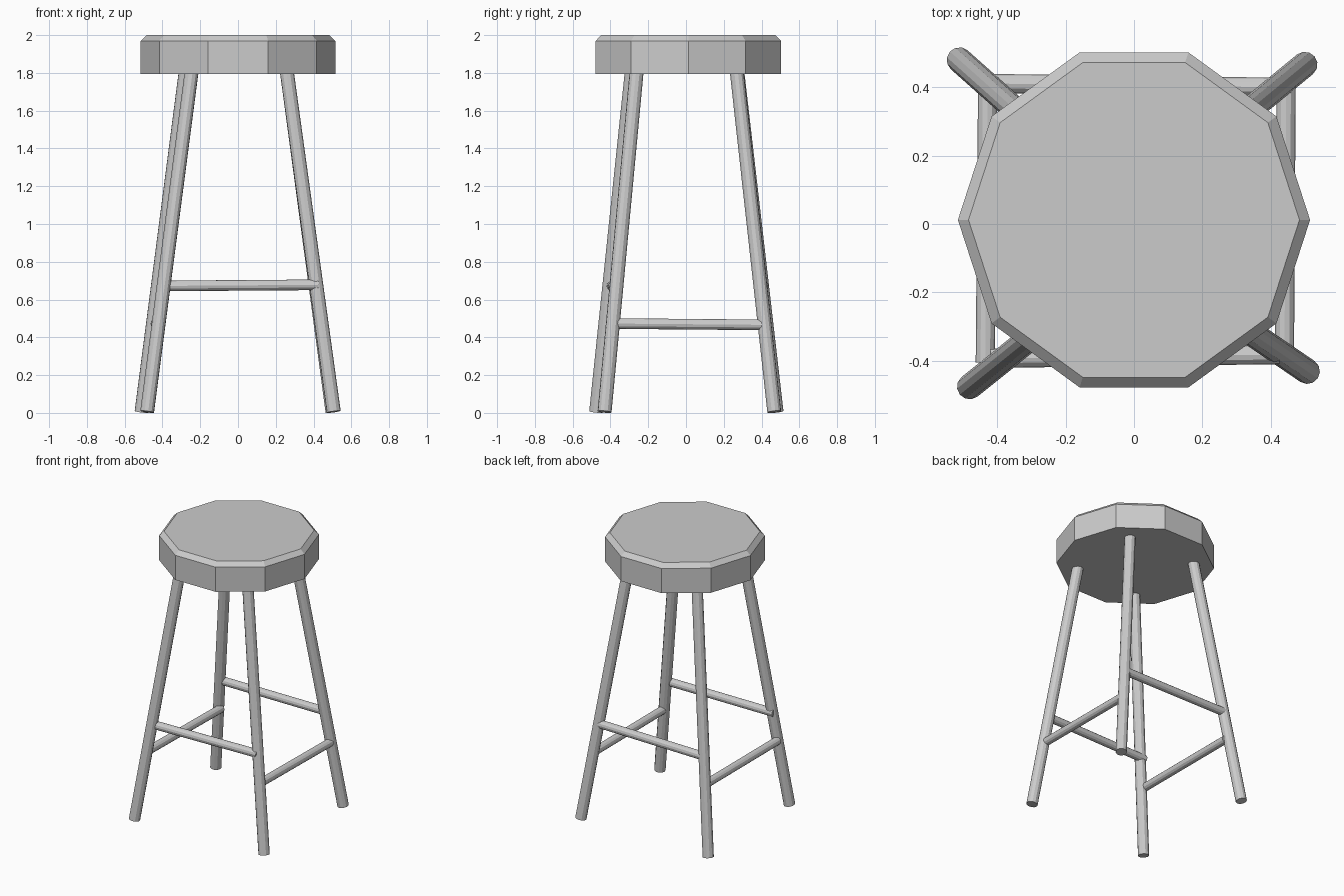
import bpy, bmesh, math
from mathutils import Vector

if "Cube" in bpy.data.objects:
    bpy.data.objects.remove(bpy.data.objects["Cube"])


def add_object(name, bm):
    bmesh.ops.recalc_face_normals(bm, faces=bm.faces)
    mesh = bpy.data.meshes.new(name)
    bm.to_mesh(mesh)
    bm.free()
    obj = bpy.data.objects.new(name, mesh)
    bpy.context.collection.objects.link(obj)
    return obj


def rod(name, start, end, radius, sides=12):
    """Straight capped rod between two points."""
    a, b = Vector(start), Vector(end)
    bm = bmesh.new()
    bmesh.ops.create_cone(bm, cap_ends=True, segments=sides,
                          radius1=radius, radius2=radius, depth=(b - a).length)
    obj = add_object(name, bm)
    obj.location = (a + b) / 2
    obj.rotation_mode = 'QUATERNION'
    obj.rotation_quaternion = (b - a).to_track_quat('Z', 'Y')
    return obj


# Ten-sided seat with a chamfered top rim
bm = bmesh.new()
rings = []
for radius, z in [(0.515, 1.795), (0.515, 1.97), (0.484, 2.0)]:
    rings.append([bm.verts.new((radius * math.cos(i * math.tau / 10),
                                0.012 + radius * math.sin(i * math.tau / 10), z))
                  for i in range(10)])
for low, high in zip(rings, rings[1:]):
    for i in range(10):
        j = (i + 1) % 10
        bm.faces.new((low[i], low[j], high[j], high[i]))
bm.faces.new(rings[0])
bm.faces.new(rings[-1])
add_object("seat", bm)

# Splayed legs, each set slightly unevenly: foot xy, top xy
legs = {
    "front_left_leg": ((-0.481, -0.476), (-0.245, -0.287)),
    "front_right_leg": ((0.507, -0.431), (0.258, -0.261)),
    "back_left_leg": ((-0.511, 0.480), (-0.277, 0.272)),
    "back_right_leg": ((0.500, 0.467), (0.258, 0.268)),
}
for name, (foot, top) in legs.items():
    rod(name, (*foot, 0.006), (*top, 1.81), 0.037)

# Stretchers: higher pair front and back, lower pair on the sides
stretchers = {
    "front_stretcher": ((-0.42, -0.393, 0.672), (0.425, -0.382, 0.678)),
    "back_stretcher": ((-0.43, 0.411, 0.672), (0.42, 0.400, 0.678)),
    "left_stretcher": ((-0.435, -0.405, 0.473), (-0.428, 0.42, 0.466)),
    "right_stretcher": ((0.440, -0.395, 0.473), (0.445, 0.415, 0.466)),
}
for name, (start, end) in stretchers.items():
    rod(name, start, end, 0.028)
